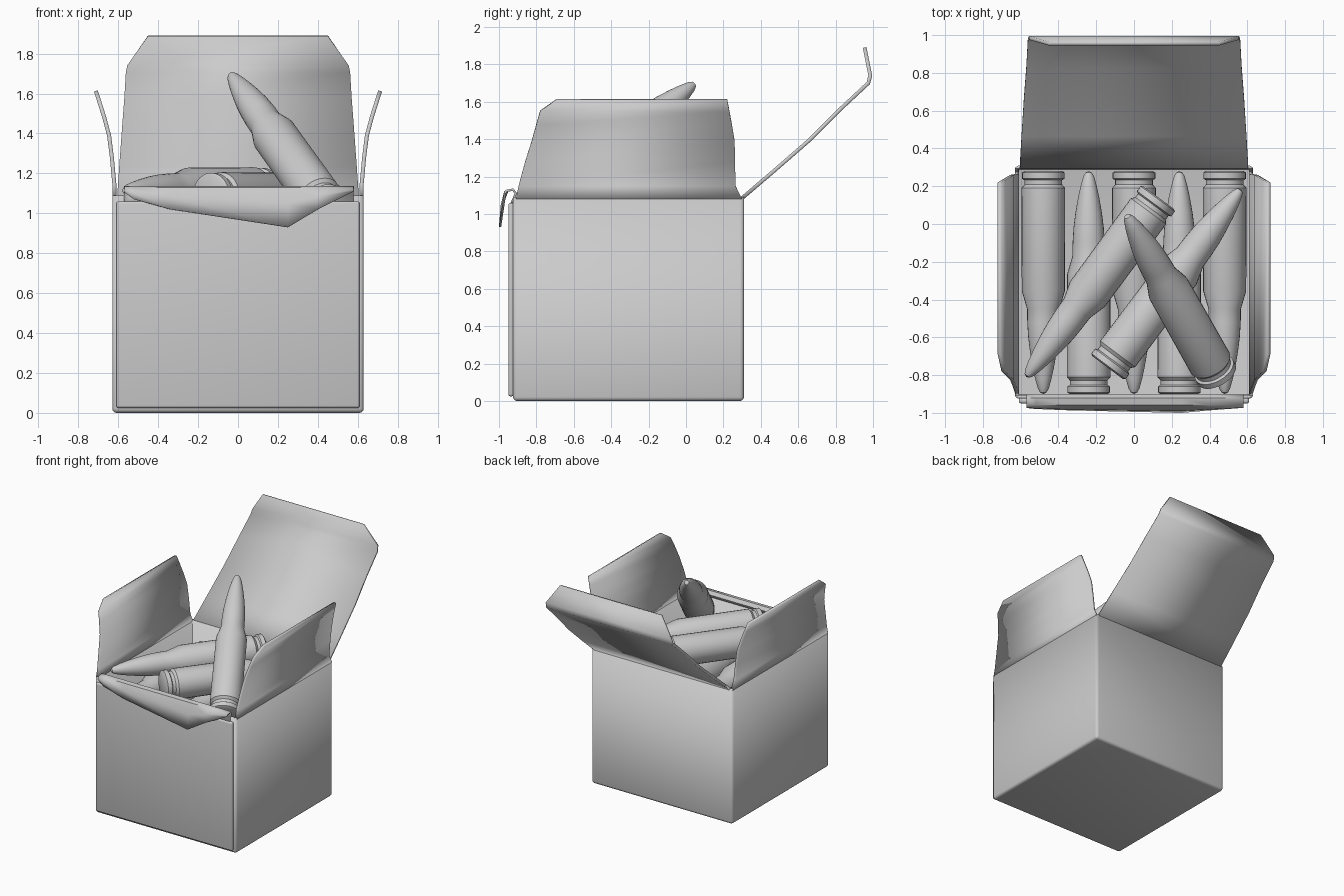
import bpy, bmesh, math
from mathutils import Vector

if "Cube" in bpy.data.objects:
    bpy.data.objects.remove(bpy.data.objects["Cube"], do_unlink=True)

grey = bpy.data.materials.new("light grey")
grey.use_nodes = True
COLOUR = (0.6, 0.6, 0.6, 1)
grey.diffuse_color = COLOUR
grey.node_tree.nodes["Principled BSDF"].inputs["Base Color"].default_value = COLOUR


def finish(name, bm, angle=40, thickness=0, offset=0):
    """Turn a bmesh into a smooth shaded object, optionally a thick sheet."""
    mesh = bpy.data.meshes.new(name)
    bmesh.ops.recalc_face_normals(bm, faces=bm.faces)
    bm.to_mesh(mesh)
    bm.free()
    mesh.materials.append(grey)
    ob = bpy.data.objects.new(name, mesh)
    bpy.context.collection.objects.link(ob)
    if thickness:
        mod = ob.modifiers.new("card", "SOLIDIFY")
        mod.thickness, mod.offset = thickness, offset
        mod.use_even_offset = True
    bpy.ops.object.select_all(action="DESELECT")
    ob.select_set(True)
    bpy.context.view_layer.objects.active = ob
    bpy.ops.object.shade_smooth_by_angle(angle=math.radians(angle))
    return ob


def sheet(name, rows, thickness=0.02):
    """Bent card through rows of equally many points."""
    bm = bmesh.new()
    grid = [[bm.verts.new(p) for p in row] for row in rows]
    for a, b in zip(grid, grid[1:]):
        for i in range(len(a) - 1):
            bm.faces.new((a[i], a[i + 1], b[i + 1], b[i]))
    return finish(name, bm, 50, thickness)


def block(name, lo, hi, bevel, open_top=False, thickness=0):
    """Box between two corners, with rounded edges."""
    bm = bmesh.new()
    bmesh.ops.create_cube(bm, size=1)
    for v in bm.verts:
        v.co = [(l + h) / 2 + c * (h - l) for l, h, c in zip(lo, hi, v.co)]
    if open_top:
        top = max(bm.faces, key=lambda f: f.calc_center_median().z)
        bmesh.ops.delete(bm, geom=[top], context="FACES_ONLY")
    edges = [e for e in bm.edges if not e.is_boundary]
    bmesh.ops.bevel(bm, geom=edges, offset=bevel, segments=3, profile=0.5, affect="EDGES")
    return finish(name, bm, 40, thickness, -1)


# Carton body and its overlapping front panel
block("carton_body", (-0.63, -0.925, 0), (0.63, 0.31, 1.09), 0.022, True, 0.02)
block("front_panel", (-0.61, -0.95, 0.025), (0.61, -0.92, 1.06), 0.012)

# Side flaps: height, outward position, front end, back end
side_rows = [(1.08, 0.62, -0.91, 0.30), (1.15, 0.62, -0.895, 0.265),
             (1.28, 0.632, -0.86, 0.262), (1.39, 0.646, -0.825, 0.26),
             (1.48, 0.67, -0.8, 0.245), (1.55, 0.692, -0.78, 0.232),
             (1.613, 0.712, -0.69, 0.22)]
for side, label in ((1, "left_flap"), (-1, "right_flap")):
    sheet(label, [[(side * x, a, z), (side * x, b, z)] for z, x, a, b in side_rows])

# Back lid with a bent tuck edge: depth, height, half width
lid_rows = [(0.30, 1.085, 0.605), (0.47, 1.23, 0.595), (0.66, 1.395, 0.583),
            (0.83, 1.565, 0.57), (0.975, 1.7, 0.562), (0.985, 1.74, 0.555), (0.955, 1.89, 0.45)]
sheet("back_lid", [[(-w, y, z), (w, y, z)] for y, z, w in lid_rows])

# Front flap folded outward, hanging to a torn point
flap_rows = []
for x, low in ((-0.57, 1.105), (-0.52, 1.07), (-0.34, 1.02), (0.25, 0.93), (0.4, 1.02), (0.58, 1.11)):
    drop = 1.125 - low
    flap_rows.append([(x, -0.935, 1.05), (x, -0.91, 1.11), (x, -0.925, 1.13),
                      (x, -0.955, 1.125), (x, -0.965 - 0.1 * drop, 1.125 - drop * 0.4),
                      (x, -0.965 - 0.15 * drop, low)])
sheet("front_flap", flap_rows, 0.012)

# Cartridge profile: distance from base, radius
PROFILE = [(0, 0), (0, 0.1), (0.008, 0.113), (0.04, 0.113), (0.048, 0.1), (0.072, 0.1),
           (0.09, 0.116), (0.635, 0.114), (0.73, 0.086), (0.8, 0.085), (0.88, 0.08),
           (0.96, 0.07), (1.04, 0.056), (1.1, 0.043), (1.15, 0.029), (1.172, 0.017), (1.18, 0)]


def cartridge(name, base, tip):
    """Lathed cartridge standing on base and pointing to tip."""
    bm = bmesh.new()
    verts = [bm.verts.new((r, 0, z)) for z, r in PROFILE]
    edges = [bm.edges.new(pair) for pair in zip(verts, verts[1:])]
    bmesh.ops.spin(bm, geom=verts + edges, cent=(0, 0, 0), axis=(0, 0, 1),
                   angle=math.tau, steps=28, use_duplicate=False)
    bmesh.ops.remove_doubles(bm, verts=bm.verts, dist=0.0005)
    ob = finish(name, bm, 35)
    ob.location = base
    ob.rotation_mode = "QUATERNION"
    ob.rotation_quaternion = (Vector(tip) - Vector(base)).to_track_quat("Z", "Y")


# Stacked layers, neighbours pointing opposite ways
for layer in range(4):
    z = 0.14 + layer * 0.235
    for i in range(5):
        x = (i - 2) * 0.24
        ends = [(x, 0.28, z), (x, -0.9, z)]
        if i % 2:
            ends.reverse()
        cartridge(f"cartridge_{layer}_{i}", *ends)

# Loose cartridges on top
cartridge("loose_cartridge_left", (0.13, 0.14, 1.115), (-0.57, -0.81, 1.115))
cartridge("loose_cartridge_right", (-0.14, -0.76, 1.09), (0.57, 0.19, 1.09))
cartridge("loose_cartridge_upright", (0.44, -0.80, 1.03), (-0.04, 0.05, 1.70))
